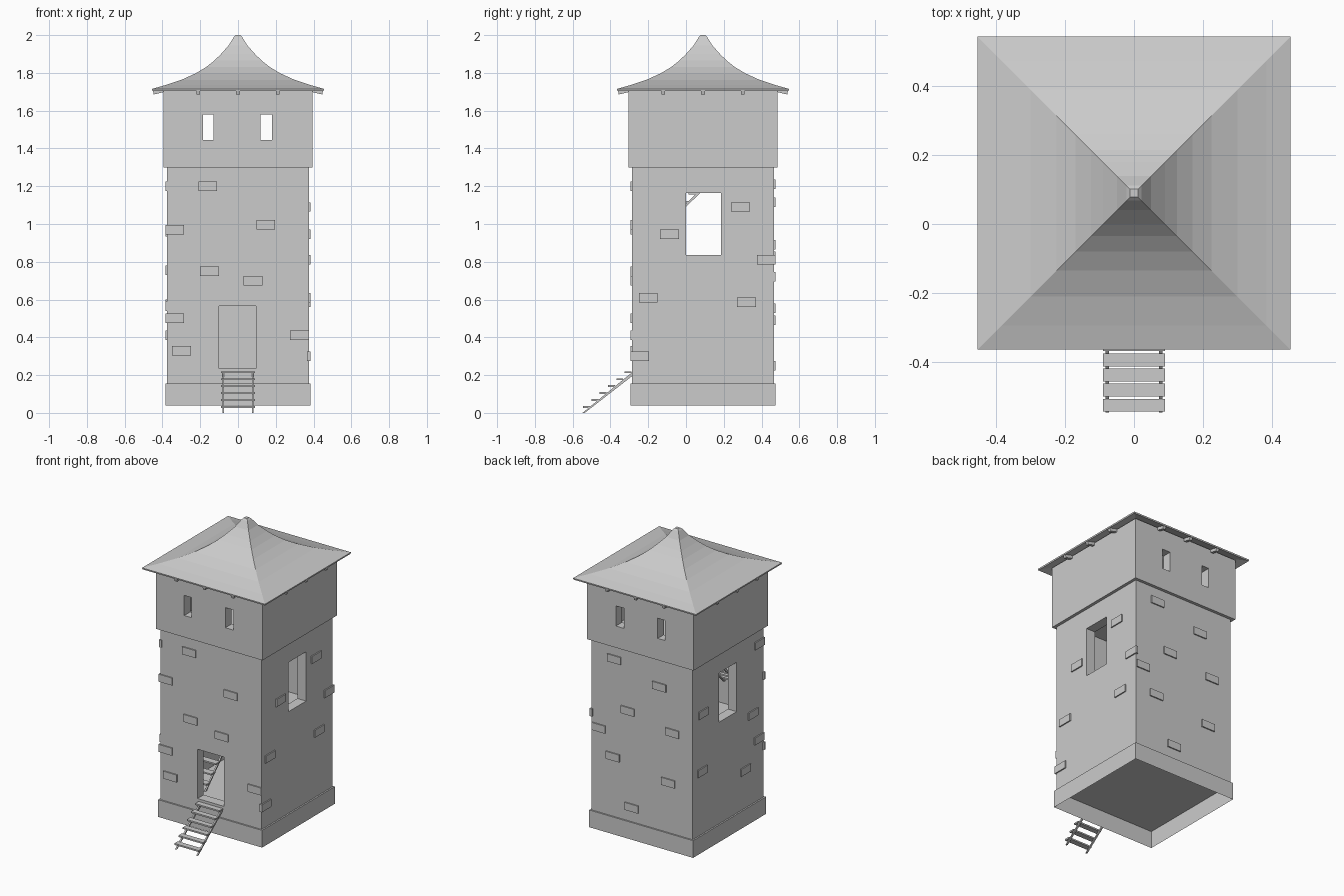
import bpy, bmesh
from mathutils import Matrix, Vector

cube = bpy.data.objects.get("Cube")
if cube:
    bpy.data.objects.remove(cube, do_unlink=True)

stone = bpy.data.materials.new("plain_grey")
stone.use_nodes = True
grey = (0.6, 0.6, 0.6, 1)
stone.diffuse_color = grey
stone.node_tree.nodes["Principled BSDF"].inputs["Base Color"].default_value = grey

CY = 0.09        # tower axis in y
BODY = 0.375     # half width of the shaft
HEAD = 0.395     # half width of the guard room
WALL = 0.065


def finish(name, bm):
    bmesh.ops.recalc_face_normals(bm, faces=bm.faces)
    mesh = bpy.data.meshes.new(name)
    bm.to_mesh(mesh)
    bm.free()
    mesh.materials.append(stone)
    ob = bpy.data.objects.new(name, mesh)
    bpy.context.collection.objects.link(ob)
    return ob


def add_box(bm, lo, hi, matrix=Matrix()):
    lo, hi = Vector(lo), Vector(hi)
    place = Matrix.Translation((lo + hi) / 2) @ Matrix.Diagonal((*(hi - lo), 1))
    bmesh.ops.create_cube(bm, size=1, matrix=matrix @ place)


def box(name, lo, hi):
    bm = bmesh.new()
    add_box(bm, lo, hi)
    return finish(name, bm)


def block(name, half, bottom, top):
    return box(name, (-half, CY - half, bottom), (half, CY + half, top))


def cut(target, cutters):
    for c in cutters:
        mod = target.modifiers.new("cut", "BOOLEAN")
        mod.operation, mod.solver, mod.object = "DIFFERENCE", "EXACT", c
    graph = bpy.context.evaluated_depsgraph_get()
    mesh = bpy.data.meshes.new_from_object(target.evaluated_get(graph))
    target.modifiers.clear()
    target.data = mesh
    for c in cutters:
        bpy.data.objects.remove(c, do_unlink=True)


# Shaft with door and a window on each side
shaft = block("tower_shaft", BODY, 0.155, 1.3)
cut(shaft, [block("shaft_room", BODY - WALL, 0.22, 1.4),
            box("door_cut", (-0.1, -0.5, 0.235), (0.095, -0.1, 0.565)),
            box("window_cut", (-1, 0, 0.835), (1, 0.185, 1.165))])

# Guard room with slits in front and back
head = block("guard_room", HEAD, 1.3, 1.715)
cut(head, [block("guard_space", HEAD - WALL, 1.33, 1.8),
           box("left_slit_cut", (0.12, -1, 1.445), (0.18, 1, 1.58)),
           box("right_slit_cut", (-0.185, -1, 1.445), (-0.13, 1, 1.58))])

# Middle floor
block("middle_floor", BODY - WALL + 0.002, 0.72, 0.74)

# Plinth, an open skirt around the foot
plinth = block("plinth", 0.385, 0.04, 0.155)
bm = bmesh.new()
bm.from_mesh(plinth.data)
bmesh.ops.delete(bm, geom=[f for f in bm.faces if f.normal.z < -0.5], context="FACES")
bm.to_mesh(plinth.data)
bm.free()

# Swept pyramid roof: square rings along a concave profile, given a thickness
profile = [(0.455, 1.715), (0.385, 1.735), (0.3, 1.763), (0.225, 1.797), (0.17, 1.83),
           (0.125, 1.865), (0.09, 1.9), (0.05, 1.945), (0.022, 1.99), (0.012, 2.0)]
bm = bmesh.new()
rings = [[bm.verts.new((sx * r, CY + sy * r, z))
          for sx, sy in ((-1, -1), (1, -1), (1, 1), (-1, 1))] for r, z in profile]
for a, b in zip(rings, rings[1:]):
    for i in range(4):
        j = (i + 1) % 4
        bm.faces.new((a[i], a[j], b[j], b[i]))
bm.faces.new(rings[-1])
roof = finish("roof", bm)
solid = roof.modifiers.new("thickness", "SOLIDIFY")
solid.thickness, solid.offset = 0.01, -1

# Each wall's frame: x along the wall, -y outwards, z up
axis = Matrix.Translation((0, CY, 0))
walls = {side: axis @ Matrix.Rotation(turn * 1.5707963, 4, "Z")
         for turn, side in enumerate(("front", "left", "back", "right"))}

# Rafter ends under the eaves
bm = bmesh.new()
tilt = Matrix.Translation((0, -HEAD, 1.71)) @ Matrix.Rotation(0.23, 4, "X")
for frame in walls.values():
    for x in (-0.21, 0, 0.21):
        add_box(bm, (x - 0.01, -0.055, -0.012), (x + 0.01, 0.03, 0.008), frame @ tilt)
finish("rafter_ends", bm)

# Raised stones: position along the wall and height
stones = {
    "front": [(-.16, 1.2), (.147, .995), (-.15, .75), (.08, .7), (-.335, .97),
              (-.335, .5), (-.3, .33), (.325, .41)],
    "left": [(.198, 1.09), (-.177, .945), (.335, .81), (.23, .585), (-.29, .61), (-.335, .3)],
    "back": [(-.205, 1.21), (.13, 1.115), (-.105, .89), (-.32, .72), (.225, .83),
             (-.215, .555), (.195, .49), (-.075, .25)],
    "right": [(-.265, .96), (.26, .755), (.325, .565), (.18, .41), (-.275, .575), (.33, 1.2)],
}
bm = bmesh.new()
for side, places in stones.items():
    for x, z in places:
        add_box(bm, (x - 0.05, -BODY - 0.008, z - 0.025), (x + 0.05, -BODY + 0.01, z + 0.025),
                walls[side])
finish("raised_stones", bm)


def stairs(name, x, half, start, end, count, depth):
    """Open stairs: flat treads on two sloping stringers."""
    (y0, z0), (y1, z1) = start, end
    bm = bmesh.new()
    for i in range(count):
        t = (i + 1) / count
        y, z = y0 + (y1 - y0) * (t - 0.5 / count), z0 + (z1 - z0) * t
        add_box(bm, (x - half, y - depth / 2, z - 0.01), (x + half, y + depth / 2, z))
    for s in (-1, 1):
        mid = x + s * half * 0.87
        ends = []
        for dx in (-0.005, 0.005):
            ends.append([bm.verts.new((mid + dx, y, z)) for y, z in
                         ((y0, z0), (y0 + 0.012, z0), (y1, z1 - 0.025), (y1, z1 - 0.005))])
        bm.faces.new(ends[0])
        bm.faces.new(ends[1])
        for i in range(4):
            j = (i + 1) % 4
            bm.faces.new((ends[0][i], ends[0][j], ends[1][j], ends[1][i]))
    finish(name, bm)


stairs("entrance_steps", 0, 0.09, (-0.548, 0), (-0.285, 0.22), 6, 0.037)
stairs("lower_stairs", -0.21, 0.08, (-0.15, 0.22), (0.34, 0.72), 10, 0.045)
stairs("upper_stairs", -0.21, 0.08, (-0.21, 0.9), (0.19, 1.3), 9, 0.045)
